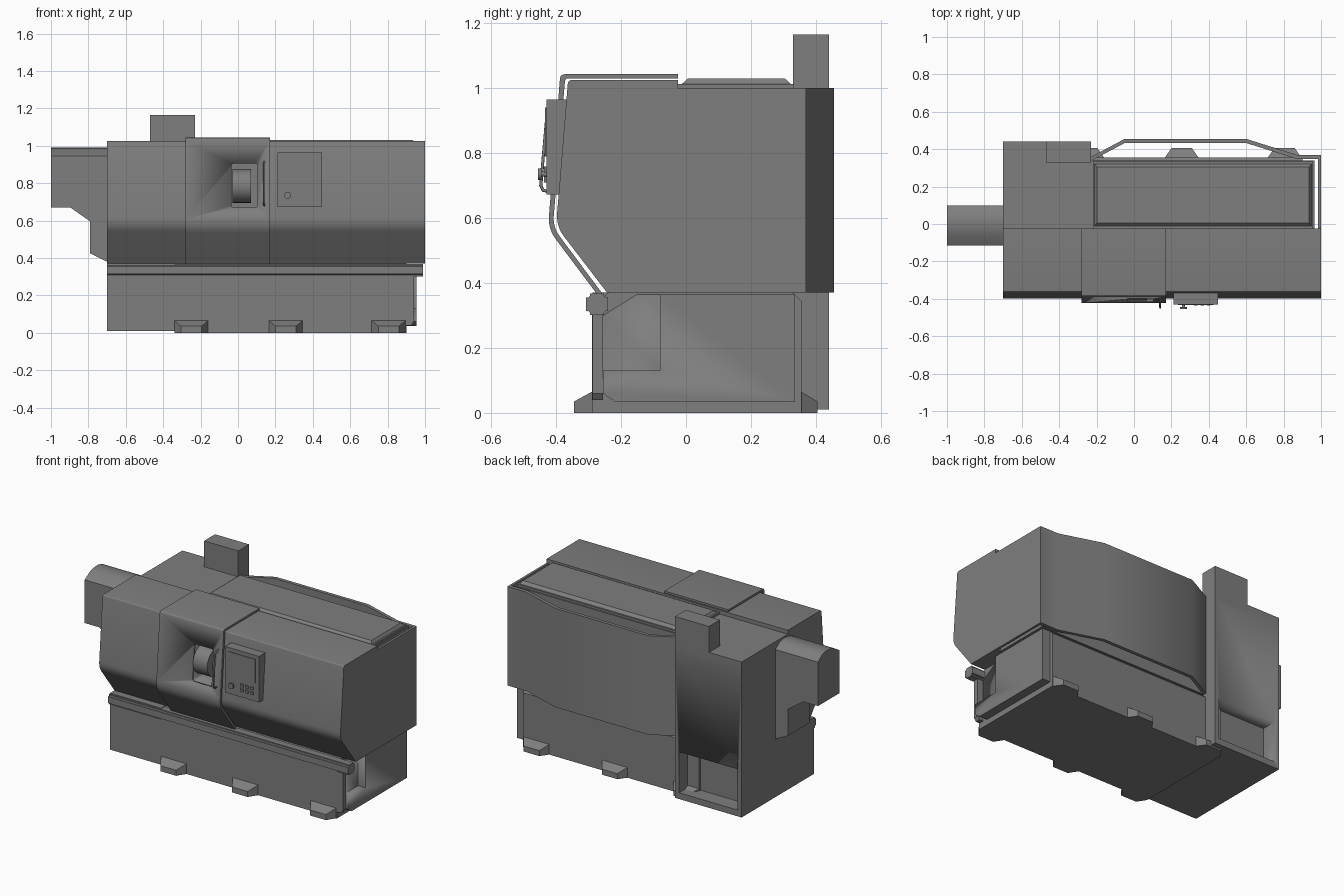
import bpy, bmesh, math
from mathutils import Vector

cube = bpy.data.objects.get("Cube")
if cube:
    bpy.data.objects.remove(cube, do_unlink=True)

grey = bpy.data.materials.new("machine grey")
grey.use_nodes = True
tone = (0.21, 0.21, 0.21, 1)
grey.diffuse_color = tone
grey.node_tree.nodes["Principled BSDF"].inputs["Base Color"].default_value = tone


def finish(name, bm):
    bmesh.ops.recalc_face_normals(bm, faces=bm.faces)
    me = bpy.data.meshes.new(name)
    bm.to_mesh(me)
    bm.free()
    me.materials.append(grey)
    me.shade_smooth()
    me.set_sharp_from_angle(angle=math.radians(30))
    ob = bpy.data.objects.new(name, me)
    bpy.context.collection.objects.link(ob)
    return ob


def prism(name, pts, lo, hi, axis="x"):
    """Extrude a 2D outline along an axis (outline uses the other two axes)."""
    place = {"x": lambda a, b, t: (t, a, b),
             "y": lambda a, b, t: (a, t, b),
             "z": lambda a, b, t: (a, b, t)}[axis]
    bm = bmesh.new()
    n = len(pts)
    low = [bm.verts.new(place(a, b, lo)) for a, b in pts]
    high = [bm.verts.new(place(a, b, hi)) for a, b in pts]
    bm.faces.new(low)
    bm.faces.new(high)
    for i in range(n):
        j = (i + 1) % n
        bm.faces.new((low[i], low[j], high[j], high[i]))
    return finish(name, bm)


def box(name, x, y, z):
    return prism(name, [(y[0], z[0]), (y[1], z[0]), (y[1], z[1]), (y[0], z[1])], *x)


def taper(name, x, y, z, dx, dy):
    """Box whose top is inset by dx and dy."""
    bm = bmesh.new()
    rings = []
    for h, a, b in ((z[0], 0, 0), (z[1], dx, dy)):
        rings.append([bm.verts.new(p) for p in (
            (x[0] + a, y[0] + b, h), (x[1] - a, y[0] + b, h),
            (x[1] - a, y[1] - b, h), (x[0] + a, y[1] - b, h))])
    for ring in rings:
        bm.faces.new(ring)
    for i in range(4):
        j = (i + 1) % 4
        bm.faces.new((rings[0][i], rings[0][j], rings[1][j], rings[1][i]))
    return finish(name, bm)


def bend(prev, corner, nxt, r, steps=6):
    """Replace a corner by a soft curve."""
    p, c, n = Vector(prev), Vector(corner), Vector(nxt)
    a, b = c + (p - c).normalized() * r, c + (n - c).normalized() * r
    out = []
    for i in range(steps + 1):
        t = i / steps
        out.append(tuple(a * (1 - t) ** 2 + c * 2 * t * (1 - t) + b * t * t))
    return out


def cylinder(name, centre, radius, depth, axis):
    pts = [(centre[0] + radius * math.cos(i * math.tau / 32),
            centre[1] + radius * math.sin(i * math.tau / 32)) for i in range(32)]
    return prism(name, pts, depth[0], depth[1], axis)


def cut(ob, cutter):
    """Subtract a cutter, bake the result and drop the cutter."""
    cutter.hide_render = True
    mod = ob.modifiers.new("cut", "BOOLEAN")
    mod.operation = "DIFFERENCE"
    mod.solver = "EXACT"
    mod.object = cutter
    bpy.context.view_layer.update()
    deps = bpy.context.evaluated_depsgraph_get()
    me = bpy.data.meshes.new_from_object(ob.evaluated_get(deps))
    ob.modifiers.clear()
    ob.data = me
    bpy.data.objects.remove(cutter, do_unlink=True)


# Base with sloped shoulders, left base and rear column
prism("base", [(-.29, 0), (.355, 0), (.355, .345), (.33, .37), (-.24, .37), (-.29, .32)], -.34, .9)
box("left_base", (-.7, -.34), (-.288, .3), (.01, .37))
column = box("rear_column", (-.7, -.23), (.2, .44), (.01, 1.0))
cut(column, box("recess_cutter", (-.67, -.26), (.34, .6), (.05, .31)))
box("column_tower", (-.47, -.23), (.33, .44), (.95, 1.165))

# Right end of the base with an open corner pocket
end = prism("base_end_cover", [(-.255, .06), (-.22, .035), (.335, .035), (.335, .365),
                               (-.15, .365), (-.255, .3)], .88, .955)
cut(end, box("pocket_cutter", (.902, 1.1), (-.4, -.08), (.13, .5)))
prism("corner_post", [(.88, .31), (.94, .31), (.94, .06), (.925, .04), (.88, .04)], -.288, -.255, "y")

# Feet: front and back rows
for i, x in enumerate((-.34, .165, .715)):
    for side, edge, reach in (("front", -.29, -.345), ("back", .355, .405)):
        bm = bmesh.new()
        sections = []
        for y, inset, h in ((edge, 0, .065), (reach, .035, .035)):
            sections.append([bm.verts.new(p) for p in (
                (x + inset, y, 0), (x + .18 - inset, y, 0),
                (x + .18 - inset, y, h), (x + inset, y, h))])
        for s in sections:
            bm.faces.new(s)
        for k in range(4):
            m = (k + 1) % 4
            bm.faces.new((sections[0][k], sections[0][m], sections[1][m], sections[1][k]))
        finish(f"{side}_foot_{i + 1}", bm)

# Rounded front rail
rail = box("front_rail", (-.7, .99), (-.308, -.24), (.302, .367))
bm = bmesh.new()
bm.from_mesh(rail.data)
long_edges = [e for e in bm.edges if abs(e.verts[0].co.x - e.verts[1].co.x) > 1]
bmesh.ops.bevel(bm, geom=long_edges, offset=.012, segments=3, affect="EDGES")
bpy.data.objects.remove(rail, do_unlink=True)
finish("front_rail", bm)

# Upper housing: folded front covers, rear body, right side sheet
low, knee, brow = (-.243, .37), (-.40, .575), (-.363, 1.025)
front = [low] + bend(low, knee, brow, .04) + bend(knee, brow, (-.025, 1.025), .012, 3)
cover = front + [(-.025, 1.025), (-.025, .37)]
prism("left_front_cover", cover, -.7, -.28)
centre = prism("centre_front_body", cover, -.28, .17)
prism("right_front_cover", cover, .17, 1.0)
box("rear_body", (-.7, .965), (-.03, .34), (.37, 1.0))
box("right_side_sheet", (.985, 1.0), (-.03, .365), (.37, 1.0))

# Bowed splash panel standing off the back
outer = [(-.23, .36), (-.2, .375), (-.05, .455), (.6, .455), (.87, .37), (1.0, .37)]
inner = [(x, y - .022) for x, y in reversed(outer)]
prism("rear_splash_panel", outer + inner, .37, 1.0, "z")

# Roof lid
box("lid_flange", (-.22, .958), (-.025, .333), (.99, 1.013))
taper("roof_lid", (-.21, .948), (-.012, .322), (1.013, 1.03), .012, .018)

# Sliding door: thin folded sheet with a window opening
d0, d1, d2, d3 = (-.272, .363), (-.425, .567), (-.387, 1.043), (-.025, 1.043)
e0, e1, e2, e3 = (-.258, .368), (-.41, .572), (-.372, 1.03), (-.025, 1.03)
sheet = ([d0] + bend(d0, d1, d2, .04) + bend(d1, d2, d3, .015, 3) + [d3, e3]
         + bend(e3, e2, e1, .01, 3) + bend(e2, e1, e0, .035) + [e0])
door = prism("sliding_door", sheet, -.28, .17)


def window(depth):
    a, b, c, d, r = -.035, .105, .67, .905, .015
    corners = [(a, c), (b, c), (b, d), (a, d)]
    pts = []
    for i in range(4):
        pts += bend(corners[i - 1], corners[i], corners[(i + 1) % 4], r, 4)
    return prism("window_cutter", pts, -.6, depth, "y")


cut(door, window(-.3))
cut(centre, window(-.28))
cylinder("work_chuck", (-.32, .785), .09, (-.03, .07), "x")

# Door handle: bent tube
curve = bpy.data.curves.new("door_handle", "CURVE")
curve.dimensions = "3D"
curve.bevel_depth = .005
curve.bevel_resolution = 2
path = curve.splines.new("POLY")
grip = [(-.395, .915), (-.43, .9), (-.447, .7), (-.44, .685), (-.41, .68)]
path.points.add(len(grip) - 1)
for pt, (y, z) in zip(path.points, grip):
    pt.co = (.14, y, z, 1)
curve.materials.append(grey)
bpy.context.collection.objects.link(bpy.data.objects.new("door_handle", curve))

# Control panel with screen, knob and keys
box("control_panel", (.21, .45), (-.43, -.36), (.672, .965))
box("panel_screen", (.235, .425), (-.434, -.43), (.79, .94))
cylinder("knob_stem", (.265, .735), .008, (-.45, -.43), "y")
cylinder("panel_knob", (.265, .735), .018, (-.455, -.445), "y")
for i in range(3):
    for j in range(2):
        x, z = .32 + i * .035, .71 + j * .03
        box(f"panel_key_{i + 1}_{j + 1}", (x, x + .02), (-.437, -.43), (z, z + .018))

# Side chute with a domed top and stepped bracket
chute = [(-.115, .67), (-.115, .945), (-.06, .978), (-.02, .988), (.02, .99),
         (.06, .98), (.1, .95), (.1, .67)]
prism("side_chute", chute, -1.0, -.69)
prism("chute_bracket", [(-.9, .672), (-.79, .595), (-.79, .425), (-.69, .375), (-.69, .672)],
      -.115, .1, "y")
